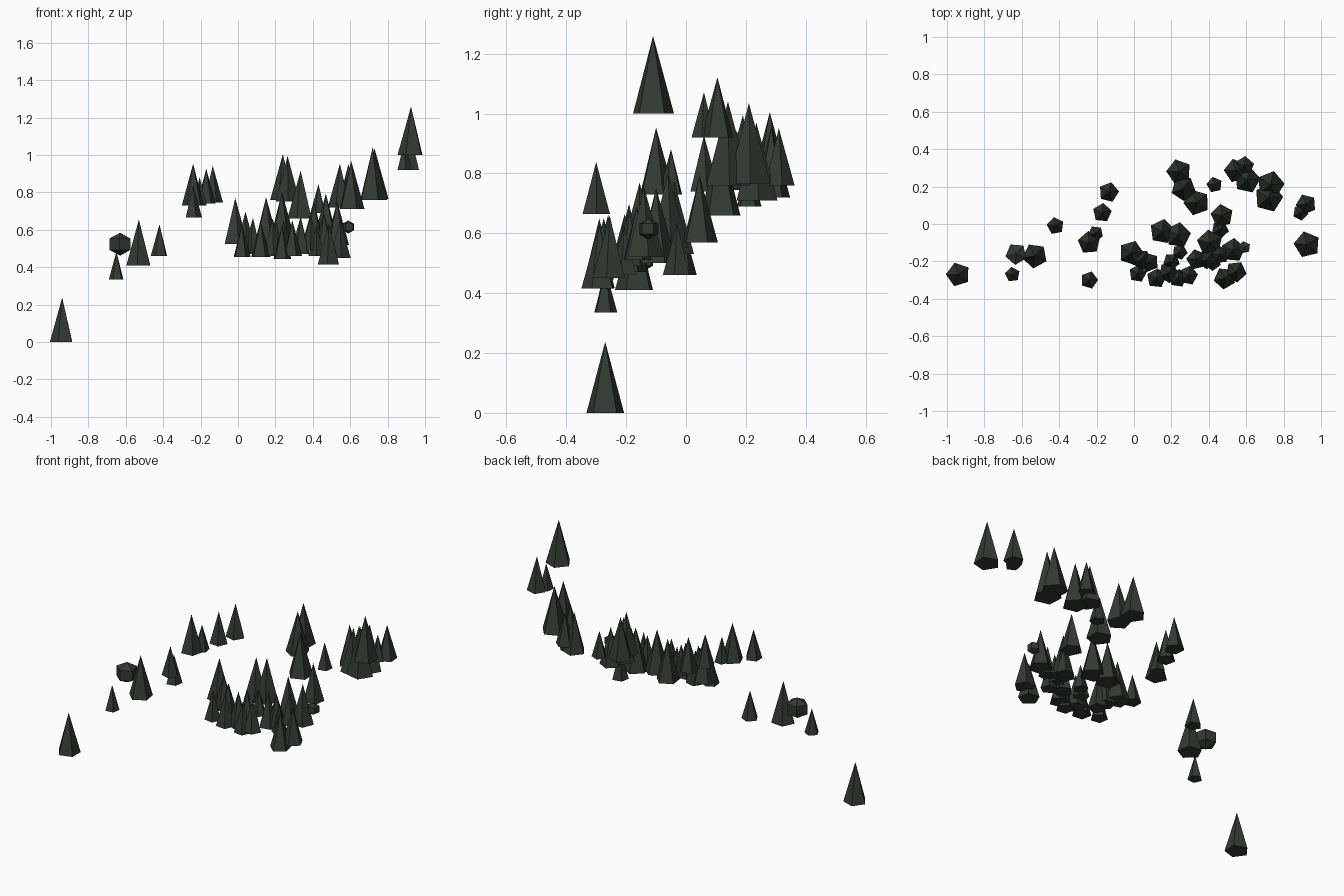
import bpy
import math
import random

random.seed(4)
default_cube = bpy.data.objects.get("Cube")
if default_cube:
    bpy.data.objects.remove(default_cube, do_unlink=True)

# One dark evergreen colour covers the trees and the round shrubs
colour = (0.032, 0.042, 0.032, 1.0)
evergreen = bpy.data.materials.new("dark evergreen")
evergreen.diffuse_color = colour
evergreen.use_nodes = True
evergreen.node_tree.nodes["Principled BSDF"].inputs["Base Color"].default_value = colour

SIDES = 5
SLENDERNESS = 3.6   # tree height divided by its base radius
UNIT = 0.01         # positions are given in hundredths
RADIUS_UNIT = 0.001  # radii are given in thousandths


def finish(name):
    """Name the active object and give it the foliage colour."""
    plant = bpy.context.object
    plant.name = name
    plant.data.materials.append(evergreen)
    return plant


def add_tree(name, x, y, base, radius):
    """A five-sided closed cone standing on its base height."""
    radius *= RADIUS_UNIT
    height = radius * SLENDERNESS
    bpy.ops.mesh.primitive_cone_add(
        vertices=SIDES, radius1=radius, radius2=0, depth=height,
        location=(x * UNIT, y * UNIT, base * UNIT + height / 2),
        rotation=(0, 0, random.uniform(0, math.tau / SIDES)))
    return finish(name)


def add_shrub(name, x, y, centre, radius):
    """A five-sided double pyramid."""
    bpy.ops.mesh.primitive_uv_sphere_add(
        segments=SIDES, ring_count=2, radius=radius * RADIUS_UNIT,
        location=(x * UNIT, y * UNIT, centre * UNIT),
        rotation=(0, 0, random.uniform(0, math.tau / SIDES)))
    plant = finish(name)
    plant.scale.z = 0.9
    return plant


def plant_grove(name, trees):
    """Each tree is x, y, base height, radius."""
    for number, tree in enumerate(trees, start=1):
        add_tree(f"{name}_tree_{number}", *tree)


# Scattered trees on the low right-hand slope
plant_grove("low_slope", [
    (-94, -27, 0, 66), (-65, -27, 33.5, 41),
    (-53, -17, 41, 68), (-42, -1, 46, 47),
])

# Small stand above the low slope
plant_grove("upper_stand", [
    (-24, -10, 73, 62), (-20.5, -5, 73, 42), (-17, 6, 74, 52),
    (-13.5, 17, 74.5, 55), (-24, -30, 66.5, 48),
])

# Tall trees along the back ridge
plant_grove("back_ridge", [
    (24, 28, 76, 68), (26.5, 19, 75, 68), (33.5, 11.5, 66, 71),
    (43, 21, 69, 43), (47, 4.5, 57, 62), (54.5, 28.5, 72, 65),
    (59, 31, 76, 53), (60.5, 23.5, 71, 72),
    (73, 21, 76.5, 75), (72, 14, 76, 78),
])

# Highest trees at the far left-hand end
plant_grove("summit", [
    (92.5, -11, 100, 72), (92, 10.5, 92, 56), (89, 6, 92, 42),
])

# Rear half of the dense central thicket
plant_grove("rear_thicket", [
    (-1.5, -15.5, 52.5, 68), (15, -4, 53, 68), (23.5, -6, 55, 70),
    (40.5, -10, 50, 70), (46, -3, 46, 48), (24.5, -15, 50, 42),
    (20, -20, 49, 46), (33.5, -19, 47, 56), (39, -19, 49, 52),
    (46, -16.5, 51, 50), (53, -14, 52, 65),
])

# Front half of the dense central thicket
plant_grove("front_thicket", [
    (2, -26.5, 45.5, 48), (4, -19, 50, 55), (8, -20.5, 47, 54),
    (12, -29, 45.5, 54), (18.5, -26, 46, 56), (23.5, -29, 44.5, 50),
    (29, -27.5, 46, 53), (42, -20.5, 46, 46),
    (48.5, -29, 41.5, 60), (54.5, -25.5, 45, 58),
])

# Two round shrubs beside the trees
add_shrub("large_shrub", -63, -16, 52.3, 68)
add_shrub("small_shrub", 59, -12.5, 61.5, 39)
